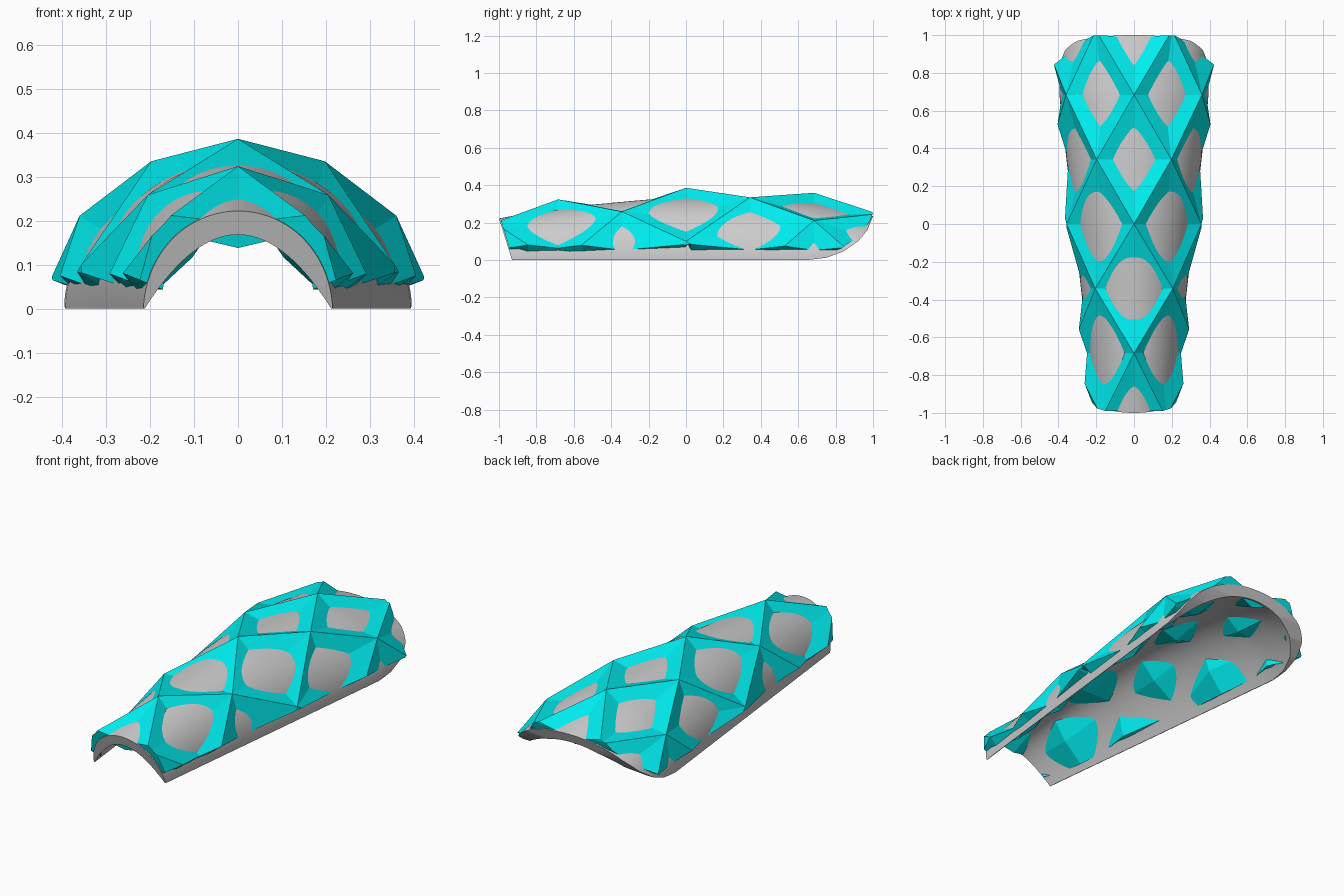
import bpy, bmesh
from math import sin, cos, radians
from mathutils import Vector

if "Cube" in bpy.data.objects:
    bpy.data.objects.remove(bpy.data.objects["Cube"])

CROWN = [(-1.5, .14), (-1, .222), (-.85, .25), (-.7, .272), (-.5, .296), (-.34, .311),
         (-.17, .326), (0, .336), (.17, .338), (.34, .333), (.5, .326), (.68, .31),
         (.85, .278), (1, .235), (1.5, .09)]
PROFILE = [(-1, .222), (-.93, 0), (.65, 0), (.75, .012), (.84, .045), (.92, .1),
           (.97, .16), (1, .235)]
SHELL_DROP = .057


def half_width(y):
    return min(.215 + (y + .93) * .112, .395)


def crown(y):
    for (a, p), (b, q) in zip(CROWN, CROWN[1:]):
        if a <= y <= b:
            return p + (q - p) * (y - a) / (b - a)


def arch_point(angle, y, offset=0.0):
    """Point on the elliptical arch, flaring down past the springing."""
    w, h = half_width(y) + offset, crown(y) + offset
    if abs(angle) <= 90:
        return Vector((w * sin(radians(angle)), y, h * cos(radians(angle))))
    w += .05
    return Vector((w if angle > 0 else -w, y, -radians(abs(angle) - 90) * .35))


def select_only(ob):
    bpy.ops.object.select_all(action='DESELECT')
    bpy.context.view_layer.objects.active = ob
    ob.select_set(True)


def make_object(name, bm):
    mesh = bpy.data.meshes.new(name)
    bm.to_mesh(mesh)
    bm.free()
    ob = bpy.data.objects.new(name, mesh)
    bpy.context.collection.objects.link(ob)
    select_only(ob)
    return ob


# Arched shell: elliptical outside, parabolic inside meeting it at a thin foot
N, bm, rings = 48, bmesh.new(), []
for i in range(43):
    y = -1.05 + 2.1 * i / 42
    ring = [arch_point(-90 + 180 * k / N, y) for k in range(N + 1)]
    w, h = half_width(y) - .003, crown(y) - SHELL_DROP
    for k in range(N + 1):
        t = 1 - 2 * k / N
        ring.append(Vector((w * t, y, h * (1 - t * t))))
    rings.append([bm.verts.new(p) for p in ring])
M = len(rings[0])
for a, b in zip(rings, rings[1:]):
    for k in range(M):
        bm.faces.new((a[k], a[(k + 1) % M], b[(k + 1) % M], b[k]))
for r in (rings[0], rings[-1]):
    for k in range(N):
        bm.faces.new((r[k], r[k + 1], r[M - 2 - k], r[M - 1 - k]))
bmesh.ops.recalc_face_normals(bm, faces=bm.faces)
shell = make_object("arched_shell", bm)

# Side profile cutter, giving the slanted front and the curved-up back
bm = bmesh.new()
outline = PROFILE[:2] + [(-.93, -.05), (.65, -.05)] + PROFILE[2:] + [(1, .6), (-1, .6)]
face = bm.faces.new([bm.verts.new((-.7, y, z)) for y, z in outline])
ext = bmesh.ops.extrude_face_region(bm, geom=[face])
bmesh.ops.translate(bm, vec=(1.4, 0, 0),
                    verts=[v for v in ext["geom"] if isinstance(v, bmesh.types.BMVert)])
bmesh.ops.recalc_face_normals(bm, faces=bm.faces)
cutter = make_object("profile_cutter", bm)
cutter.hide_render = True
mod = shell.modifiers.new("trim", 'BOOLEAN')
mod.operation, mod.object, mod.solver = 'INTERSECT', cutter, 'EXACT'
select_only(shell)
bpy.ops.object.modifier_apply(modifier="trim")
bpy.data.objects.remove(cutter)
bpy.ops.object.shade_smooth_by_angle(angle=radians(30))

# Faceted skin: a diamond lattice of raised knots, each cell sunk to a point
ROW = .342
STEP = {-4: 45, -3: 42, -2: 47, -1: 41, 0: 37.5, 1: 29, 2: 27, 3: 27, 4: 27}
bm, knots = bmesh.new(), {}


def knot(k, j):
    if (k, j) not in knots:
        angle = k * STEP[j]
        if abs(k) >= 3:
            angle = max(104, abs(angle)) * (1 if k > 0 else -1)
        knots[k, j] = bm.verts.new(arch_point(angle, j * ROW, .032 if j == -1 else .05))
    return knots[k, j]


for j in range(-3, 4):
    for k in range(-3, 4):
        if (j + k) % 2:
            angle = k * STEP[j]
            depth = -.008 if abs(angle) > 75 else -.042
            tip = bm.verts.new(arch_point(angle, j * ROW, depth))
            ring = [knot(k - 1, j), knot(k, j - 1), knot(k + 1, j), knot(k, j + 1)]
            for a, b in zip(ring, ring[1:] + ring[:1]):
                bm.faces.new((tip, a, b))


def trim(co, no, cap=False):
    geom = bm.verts[:] + bm.edges[:] + bm.faces[:]
    cut = bmesh.ops.bisect_plane(bm, geom=geom, plane_co=co, plane_no=no, clear_outer=True)
    if cap:
        edges = [e for e in cut["geom_cut"] if isinstance(e, bmesh.types.BMEdge)]
        if edges:
            bmesh.ops.edgenet_fill(bm, edges=edges)


# Trim the skin along both sides, then give it thickness
for s in (-1, 1):
    trim((s * .319, 0, .06), (s * .55, -.55 * .112, -1))
skin = make_object("faceted_skin", bm)
solid = skin.modifiers.new("thickness", 'SOLIDIFY')
solid.thickness = .06
solid.offset = -1
bpy.ops.object.modifier_apply(modifier="thickness")

# Trim the thick skin to the slanted front and the curved back
bm = bmesh.new()
bm.from_mesh(skin.data)
for (y0, z0), (y1, z1) in zip(PROFILE, PROFILE[1:]):
    if z0 or z1:
        n = Vector((0, z1 - z0, y0 - y1)).normalized()
        inset = .006 if y0 < 0 or y1 == 1 else .02
        trim(Vector((0, y0, z0)) - n * inset, n, True)
trim((0, .998, 0), (0, 1, 0), True)
trim((0, -.998, 0), (0, -1, 0), True)
bm.to_mesh(skin.data)
bm.free()
mat = bpy.data.materials.new("skin_colour")
mat.diffuse_color = (0, .85, .87, 1)
mat.use_nodes = True
mat.node_tree.nodes["Principled BSDF"].inputs["Base Color"].default_value = mat.diffuse_color
skin.data.materials.append(mat)
